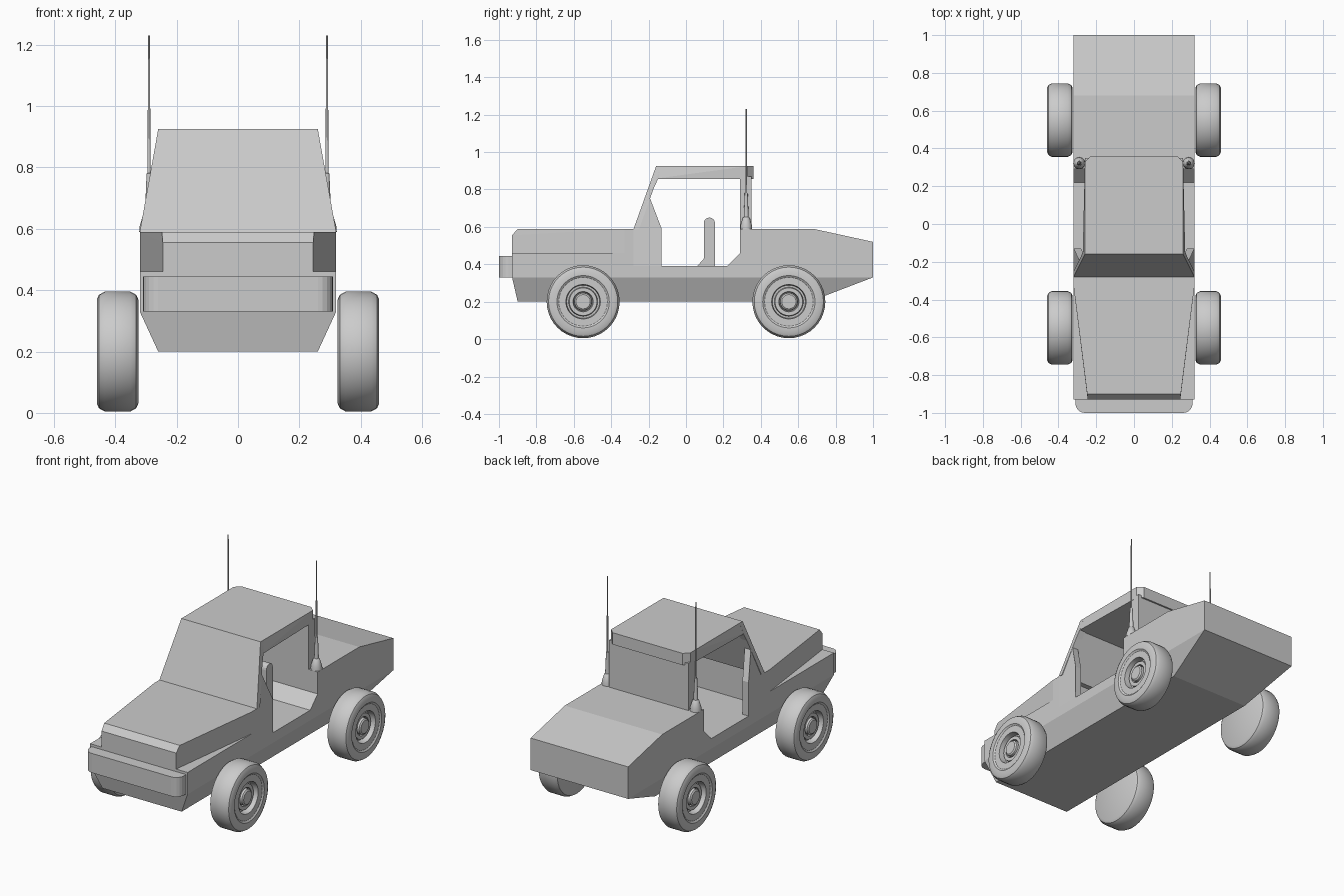
import bpy, bmesh, math
from mathutils import Matrix

if "Cube" in bpy.data.objects:
    bpy.data.objects.remove(bpy.data.objects["Cube"])

grey = bpy.data.materials.new("plain grey")
grey.use_nodes = True
colour = (0.6, 0.6, 0.6, 1)
grey.diffuse_color = colour
grey.node_tree.nodes["Principled BSDF"].inputs["Base Color"].default_value = colour


def finish(name, bm, smooth=False):
    bmesh.ops.recalc_face_normals(bm, faces=bm.faces)
    mesh = bpy.data.meshes.new(name)
    bm.to_mesh(mesh)
    bm.free()
    mesh.materials.append(grey)
    ob = bpy.data.objects.new(name, mesh)
    bpy.context.collection.objects.link(ob)
    if smooth:
        bpy.ops.object.select_all(action='DESELECT')
        ob.select_set(True)
        bpy.context.view_layer.objects.active = ob
        bpy.ops.object.shade_smooth_by_angle(angle=math.radians(35))
    return ob


def hull(name, half_points):
    """Convex solid from points mirrored across x."""
    bm = bmesh.new()
    for x, y, z in half_points:
        for s in (-1, 1):
            bm.verts.new((s * x, y, z))
    bmesh.ops.convex_hull(bm, input=bm.verts)
    bmesh.ops.dissolve_limit(bm, angle_limit=0.01, verts=bm.verts, edges=bm.edges)
    return finish(name, bm)


def lean(z):
    return 0.06 * max(0, z - 0.59) / 0.335


def prism(name, profile, x0, x1, tilt=False):
    """Side profile (y, z) extruded between two x values."""
    bm = bmesh.new()
    rings = []
    for x in (x0, x1):
        rings.append([bm.verts.new((x - math.copysign(lean(z) if tilt else 0, x), y, z))
                      for y, z in profile])
    bm.faces.new(rings[0])
    bm.faces.new(rings[1])
    n = len(profile)
    for i in range(n):
        j = (i + 1) % n
        bm.faces.new((rings[0][i], rings[0][j], rings[1][j], rings[1][i]))
    return finish(name, bm)


def lathe(name, profile, matrix, steps):
    """Spin (radius, height) points around z, then place."""
    bm = bmesh.new()
    verts = [bm.verts.new((r, 0, h)) for r, h in profile]
    edges = [bm.edges.new(p) for p in zip(verts, verts[1:])]
    bmesh.ops.spin(bm, geom=verts + edges, cent=(0, 0, 0), axis=(0, 0, 1),
                   angle=math.tau, steps=steps)
    bmesh.ops.remove_doubles(bm, verts=bm.verts, dist=0.0003)
    bmesh.ops.transform(bm, matrix=matrix, verts=bm.verts)
    return finish(name, bm, True)


# Lower hull narrows towards the flat belly
hull("lower_hull", [(0.26, -0.90, 0.2), (0.26, 0.66, 0.2),
                    (0.32, -0.93, 0.33), (0.32, 1, 0.33)])

# Main body with fenders, cab floor and closed rear deck
prism("main_body", [(-0.93, 0.33), (-0.93, 0.46), (-0.28, 0.46), (-0.28, 0.39),
                    (0.22, 0.39), (0.29, 0.46), (0.29, 0.59), (0.68, 0.59),
                    (1, 0.52), (1, 0.33)], -0.32, 0.32)

# Tapered hood
hull("hood", [(0.245, -0.93, 0.46), (0.245, -0.93, 0.555), (0.248, -0.90, 0.59),
              (0.248, -0.90, 0.46), (0.32, -0.33, 0.46), (0.32, -0.33, 0.59),
              (0.32, -0.28, 0.46), (0.32, -0.28, 0.59)])

# Front bumper with rounded corners
bumper = []
for z in (0.33, 0.445):
    bumper.append((0.31, -0.93, z))
    for i in range(6):
        a = i * math.pi / 10
        bumper.append((0.26 + 0.05 * math.cos(a), -0.95 - 0.05 * math.sin(a), z))
hull("front_bumper", bumper)

# Cab: windshield, side pillars, roof and rear wall
hull("windshield", [(0.32, -0.28, 0.59), (0.26, -0.16, 0.925),
                    (0.32, -0.25, 0.59), (0.26, -0.13, 0.925)])
for side, s in (("left", 1), ("right", -1)):
    prism(side + "_front_pillar", [(-0.28, 0.39), (-0.13, 0.39), (-0.13, 0.59),
                                   (-0.195, 0.76), (-0.15, 0.855), (-0.135, 0.925),
                                   (-0.16, 0.925), (-0.28, 0.59)],
          s * 0.32, s * 0.28, True)
hull("roof", [(0.26, -0.16, 0.925), (0.272, -0.185, 0.855),
              (0.26, -0.13, 0.855)]
     + [(x, y, z) for z in (0.855, 0.925) for x, y in ((0.26, 0.33), (0.23, 0.36))])
prism("rear_wall", [(0.29, 0.59), (0.29, 0.87), (0.35, 0.87), (0.35, 0.59)], -0.26, 0.26)

# Seat back with a rounded top
seat = [(0.06, 0.39), (0.095, 0.43)]
for i in range(9):
    a = math.pi - i * math.pi / 8
    seat.append((0.125 + 0.03 * math.cos(a), 0.62 + 0.03 * math.sin(a)))
prism("seat", seat + [(0.155, 0.39)], -0.12, 0.12)

# Wheels: closed inner face, stepped rim and hub on the outside
tyre = [(0, 0), (0.17, 0), (0.185, 0.007), (0.195, 0.025), (0.195, 0.11),
        (0.185, 0.128), (0.17, 0.135), (0.14, 0.135), (0.13, 0.128), (0.092, 0.128),
        (0.088, 0.09), (0.078, 0.09), (0.074, 0.11), (0.054, 0.11), (0.05, 0.09),
        (0.048, 0.09), (0.046, 0.118), (0.038, 0.124), (0, 0.124)]
antenna = [(0, 0), (0.032, 0), (0.03, 0.02), (0.018, 0.06), (0.013, 0.064),
           (0.008, 0.19), (0.005, 0.192), (0.003, 0.64), (0, 0.64)]
for side, s in (("left", 1), ("right", -1)):
    turn = Matrix.Rotation(s * math.pi / 2, 4, 'Y')
    for end, y in (("front", -0.55), ("rear", 0.55)):
        lathe(f"{end}_{side}_wheel", tyre,
              Matrix.Translation((s * 0.325, y, 0.2)) @ turn, 40)
    # Whip antenna on the deck corner
    lathe(side + "_antenna", antenna, Matrix.Translation((s * 0.29, 0.322, 0.59)), 12)
